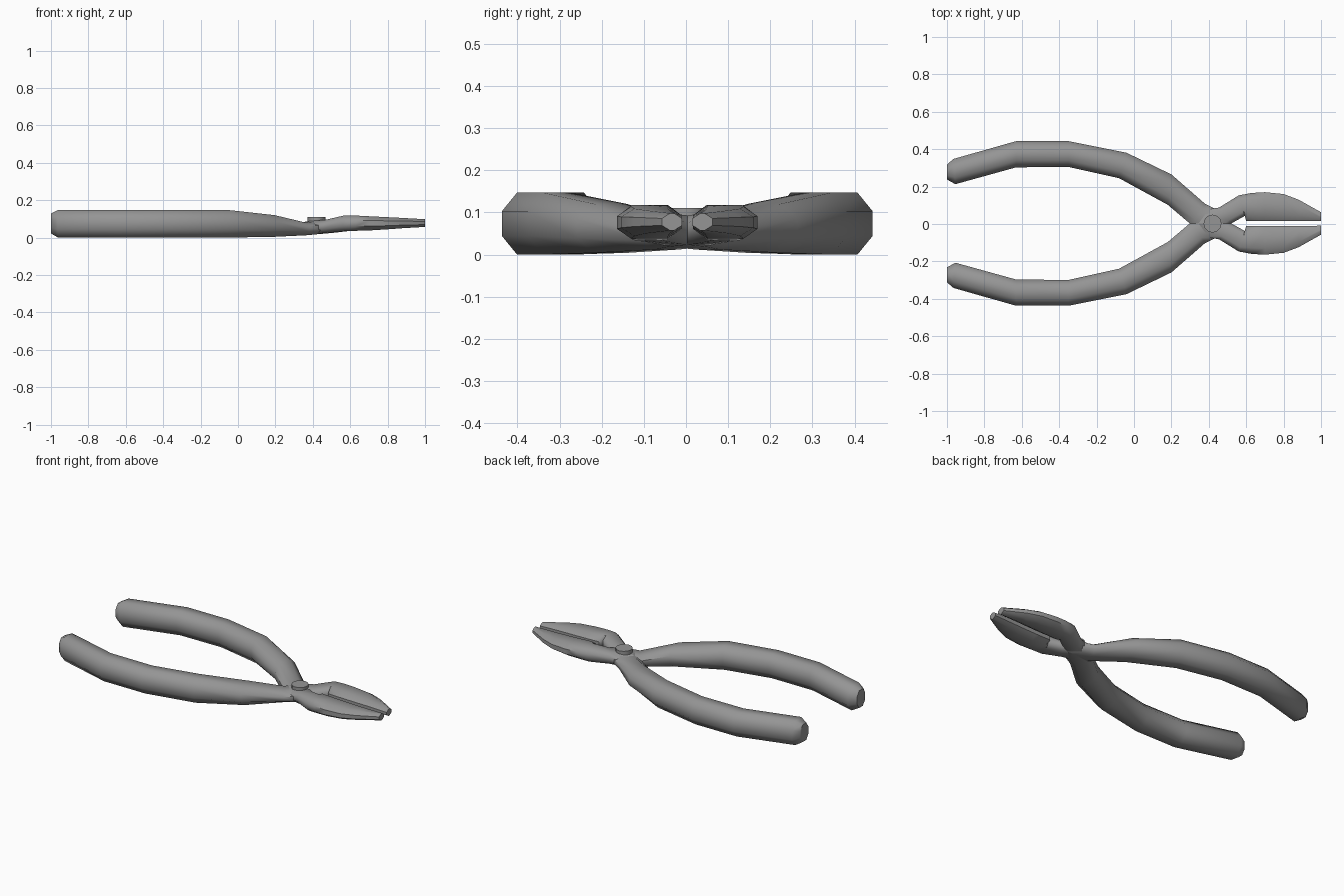
import bpy
import bmesh
import math

cube = bpy.data.objects.get("Cube")
if cube:
    bpy.data.objects.remove(cube, do_unlink=True)

steel = bpy.data.materials.new("grey steel")
steel.use_nodes = True
GREY = (0.3, 0.3, 0.3, 1)
steel.diffuse_color = GREY
steel.node_tree.nodes["Principled BSDF"].inputs["Base Color"].default_value = GREY

# Stations from handle end to jaw tip: inner edge, outer edge, bottom, top, chamfer
STATIONS = [
    ((-1, .235), (-1, .315), .022, .128, .28),
    ((-.955, .21), (-.965, .345), 0, .147, .26),
    ((-.63, .3), (-.63, .44), 0, .147, .26),
    ((-.35, .302), (-.35, .44), 0, .147, .26),
    ((-.08, .242), (-.04, .378), 0, .147, .26),
    ((.18, .1), (.2, .262), .004, .12, .26),
    ((.31, -.01), (.38, .105), .012, .08, .25),
    ((.37, -.07), (.44, .076), .018, .088, .2),
    ((.455, -.085), (.52, 0), .025, .095, .2),
    ((.56, -.15), (.592, -.04), .034, .118, .22),
    ((.63, -.163), (.6, -.014), .036, .118, .22),
    ((.7, -.167), (.7, -.014), .038, .114, .22),
    ((.8, -.157), (.8, -.014), .044, .109, .22),
    ((.88, -.127), (.88, -.014), .05, .105, .25),
    ((1, -.06), (1, -.012), .057, .098, .4),
]


def section(a, b, low, high, c):
    """Chamfered eight-sided ring spanning the two edges of a station."""
    corners = [(0, .3), (0, .7), (c, 1), (1 - c, 1),
               (1, .7), (1, .3), (1 - c, 0), (c, 0)]
    return [(a[0] + (b[0] - a[0]) * t, a[1] + (b[1] - a[1]) * t,
             low + (high - low) * h) for t, h in corners]


def finish(obj, angle):
    obj.data.materials.append(steel)
    bpy.ops.object.select_all(action='DESELECT')
    obj.select_set(True)
    bpy.context.view_layer.objects.active = obj
    bpy.ops.object.shade_smooth_by_angle(angle=math.radians(angle))


def plier_half(name, side):
    """One lever: handle on one side, crossing over to the opposite jaw."""
    bm = bmesh.new()
    rings = [[bm.verts.new((x, y * side + .003, z)) for x, y, z in section(*s)]
             for s in STATIONS]
    for r, q in zip(rings, rings[1:]):
        for i in range(len(r)):
            j = (i + 1) % len(r)
            bm.faces.new((r[i], r[j], q[j], q[i]))
    bm.faces.new(rings[0])
    bm.faces.new(rings[-1])
    bmesh.ops.recalc_face_normals(bm, faces=bm.faces)
    mesh = bpy.data.meshes.new(name)
    bm.to_mesh(mesh)
    bm.free()
    obj = bpy.data.objects.new(name, mesh)
    bpy.context.collection.objects.link(obj)
    finish(obj, 52)


plier_half("left_handle_and_jaw", 1)
plier_half("right_handle_and_jaw", -1)

# Pivot rivet
bpy.ops.mesh.primitive_cylinder_add(vertices=12, radius=.048, depth=.07,
                                    location=(.42, .002, .075))
rivet = bpy.context.object
rivet.name = "pivot_rivet"
finish(rivet, 40)
